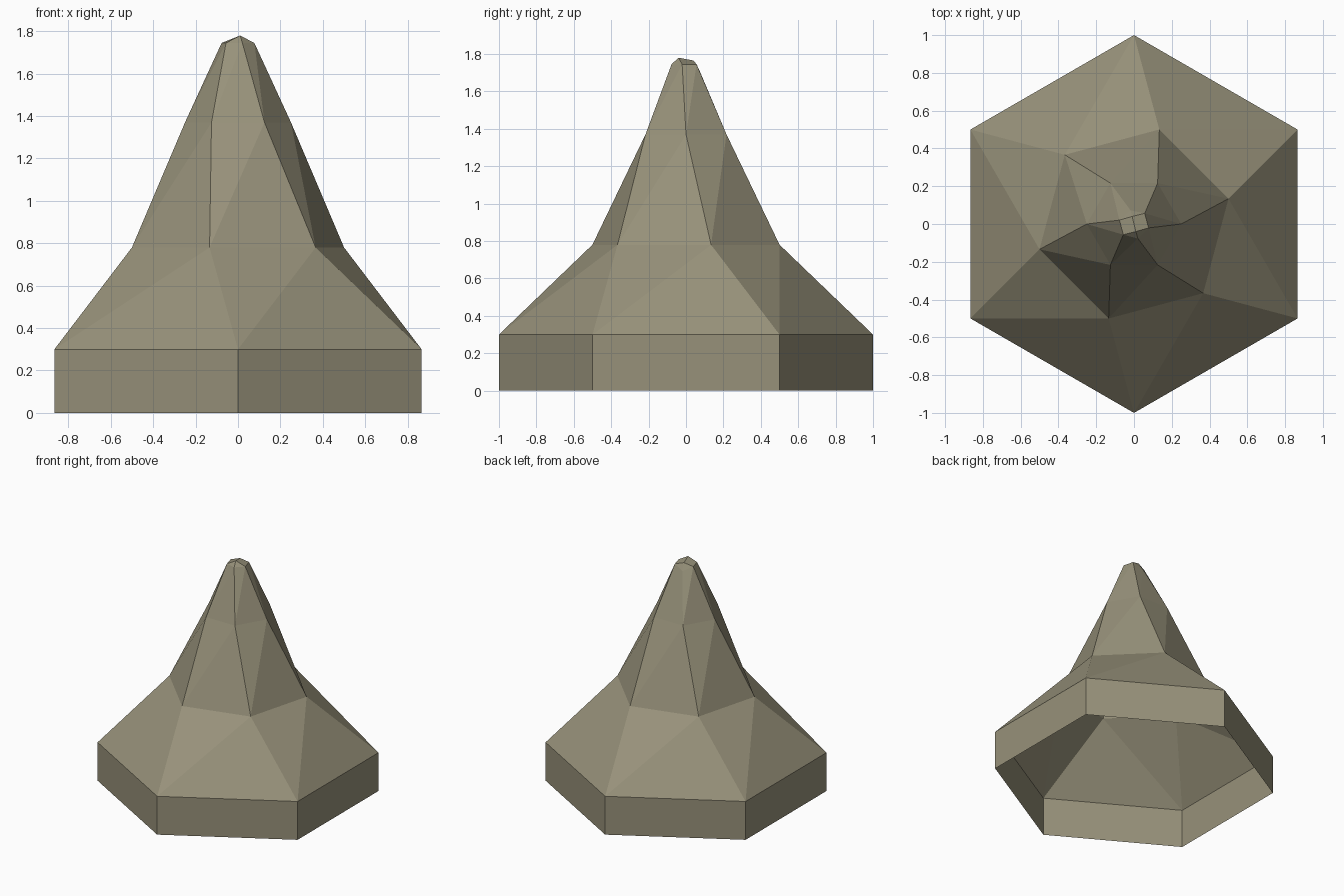
import bpy
import bmesh
from math import cos, sin, radians

cube = bpy.data.objects.get("Cube")
if cube:
    bpy.data.objects.remove(cube)

# Single stone colour
stone = bpy.data.materials.new("olive_grey_stone")
stone.use_nodes = True
colour = (0.31, 0.285, 0.195, 1)
stone.diffuse_color = colour
bsdf = stone.node_tree.nodes["Principled BSDF"]
bsdf.inputs["Base Color"].default_value = colour
bsdf.inputs["Roughness"].default_value = 0.9

SIDES = 6
bm = bmesh.new()


def ring(radius, z, turn):
    """Hexagon of vertices, turned about the vertical axis."""
    angles = [radians(30 + turn + 360 * i / SIDES) for i in range(SIDES)]
    return [bm.verts.new((radius * cos(a), radius * sin(a), z)) for a in angles]


def bridge(low, high, twisted):
    """Join two rings; twisted bands are split into triangles."""
    for i in range(SIDES):
        j = (i + 1) % SIDES
        if twisted:
            bm.faces.new((low[i], low[j], high[j]))
            bm.faces.new((low[i], high[j], high[i]))
        else:
            bm.faces.new((low[i], low[j], high[j], high[i]))


# Upright base wall, open underneath
foot = ring(1.0, 0.0, 0)
shoulder = ring(1.0, 0.3, 0)
bridge(foot, shoulder, False)

# Each tier of the spire turns a little further than the one below
waist = ring(0.518, 0.78, -15)
neck = ring(0.25, 1.37, -30)
tip = ring(0.08, 1.745, -45)
for low, high in ((shoulder, waist), (waist, neck), (neck, tip)):
    bridge(low, high, True)

# Blunt tip: lowered back corner and a short sloping ridge
tip[2].co = (-0.018, 0.072, 1.712)
ridge_back = bm.verts.new((-0.01, 0.04, 1.765))
ridge_front = bm.verts.new((0.01, -0.04, 1.78))
bm.faces.new((tip[1], tip[2], ridge_back))
bm.faces.new((tip[2], tip[3], ridge_back))
bm.faces.new((tip[3], tip[4], ridge_front, ridge_back))
bm.faces.new((tip[4], tip[5], ridge_front))
bm.faces.new((tip[5], tip[0], ridge_front))
bm.faces.new((tip[0], tip[1], ridge_back, ridge_front))

mesh = bpy.data.meshes.new("twisted_spire")
bm.normal_update()
bm.to_mesh(mesh)
bm.free()
mesh.materials.append(stone)
spire = bpy.data.objects.new("twisted_spire", mesh)
bpy.context.collection.objects.link(spire)
